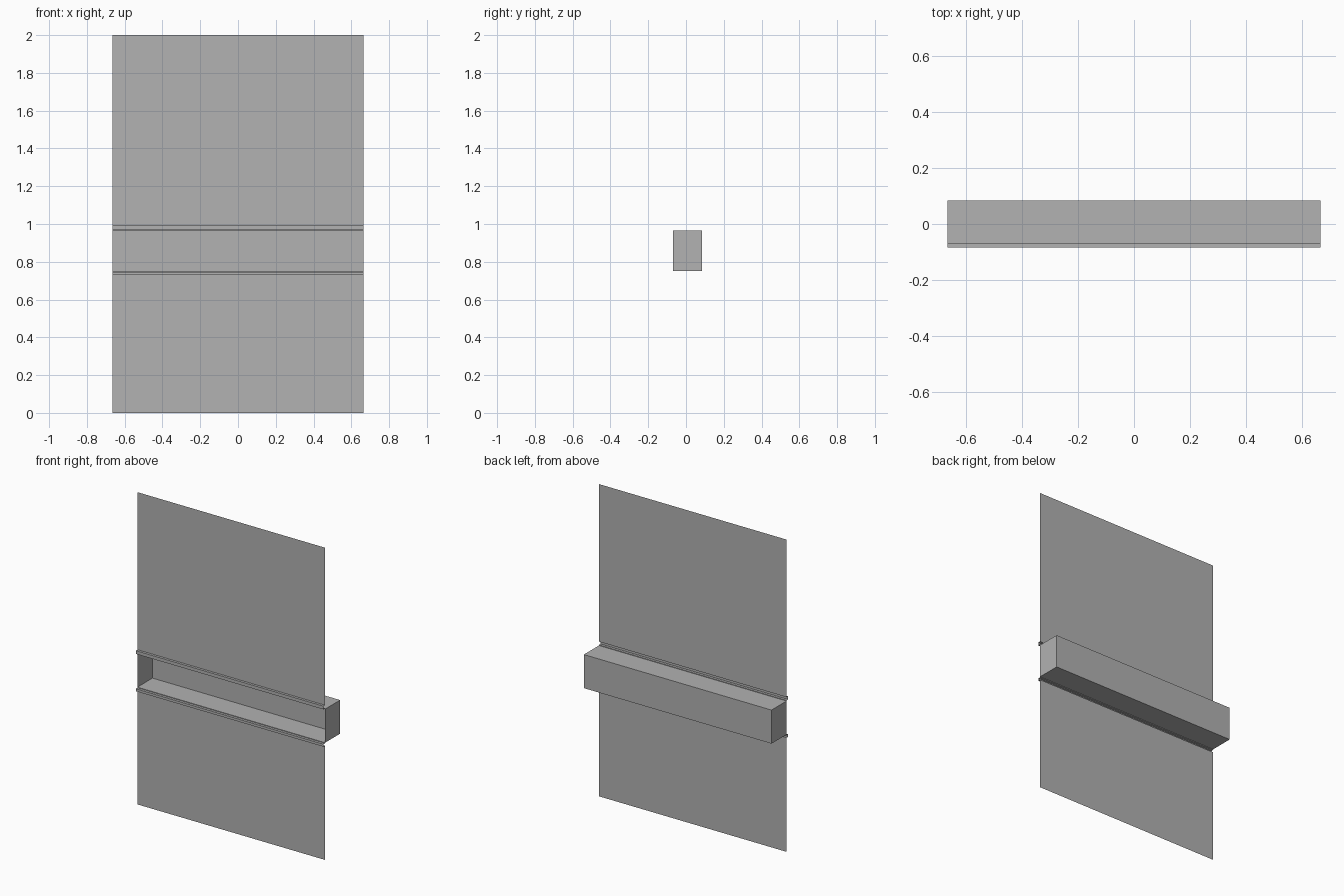
import bpy
import bmesh

cube = bpy.data.objects.get("Cube")
if cube:
    bpy.data.objects.remove(cube, do_unlink=True)

# Single plain grey finish
grey = bpy.data.materials.new("plain grey")
grey.use_nodes = True
colour = (0.445, 0.445, 0.445, 1)
grey.diffuse_color = colour
grey.node_tree.nodes["Principled BSDF"].inputs["Base Color"].default_value = colour

HALF_W = 0.665
LIP, WALL, BACK = -0.084, -0.068, 0.084   # depths
LOW, HIGH = 0.751, 0.966                  # recess floor and ceiling


def make_object(name, faces):
    bm = bmesh.new()
    for points in faces:
        bm.faces.new([bm.verts.new(p) for p in points])
    bmesh.ops.remove_doubles(bm, verts=bm.verts, dist=0.0001)
    mesh = bpy.data.meshes.new(name)
    bm.to_mesh(mesh)
    bm.free()
    mesh.materials.append(grey)
    obj = bpy.data.objects.new(name, mesh)
    bpy.context.collection.objects.link(obj)


def strip(profile):
    """Sweep a (y, z) profile, listed upwards, across the full width."""
    return [[(-HALF_W, *a), (HALF_W, *a), (HALF_W, *b), (-HALF_W, *b)]
            for a, b in zip(profile, profile[1:])]


# Wall sheets above and below the recess
make_object("lower_wall", strip([(WALL, 0), (WALL, 0.731)]))
make_object("upper_wall", strip([(WALL, 0.991), (WALL, 2)]))

# Projecting lips, open at the ends, each meeting the edge of the recess
make_object("lower_lip", strip([(WALL, 0.731), (LIP, 0.731), (LIP, 0.747),
                                (WALL, 0.747), (WALL, LOW)]))
make_object("upper_lip", strip([(WALL, HIGH), (WALL, 0.97), (LIP, 0.97),
                                (LIP, 0.991), (WALL, 0.991)]))

# Recessed tray, open to the front, with closed ends
tray = strip([(WALL, LOW), (BACK, LOW), (BACK, HIGH), (WALL, HIGH)])
for side in (-1, 1):
    x = side * HALF_W
    end = [(x, WALL, LOW), (x, BACK, LOW), (x, BACK, HIGH), (x, WALL, HIGH)]
    tray.append(end if side < 0 else end[::-1])
make_object("recessed_tray", tray)
